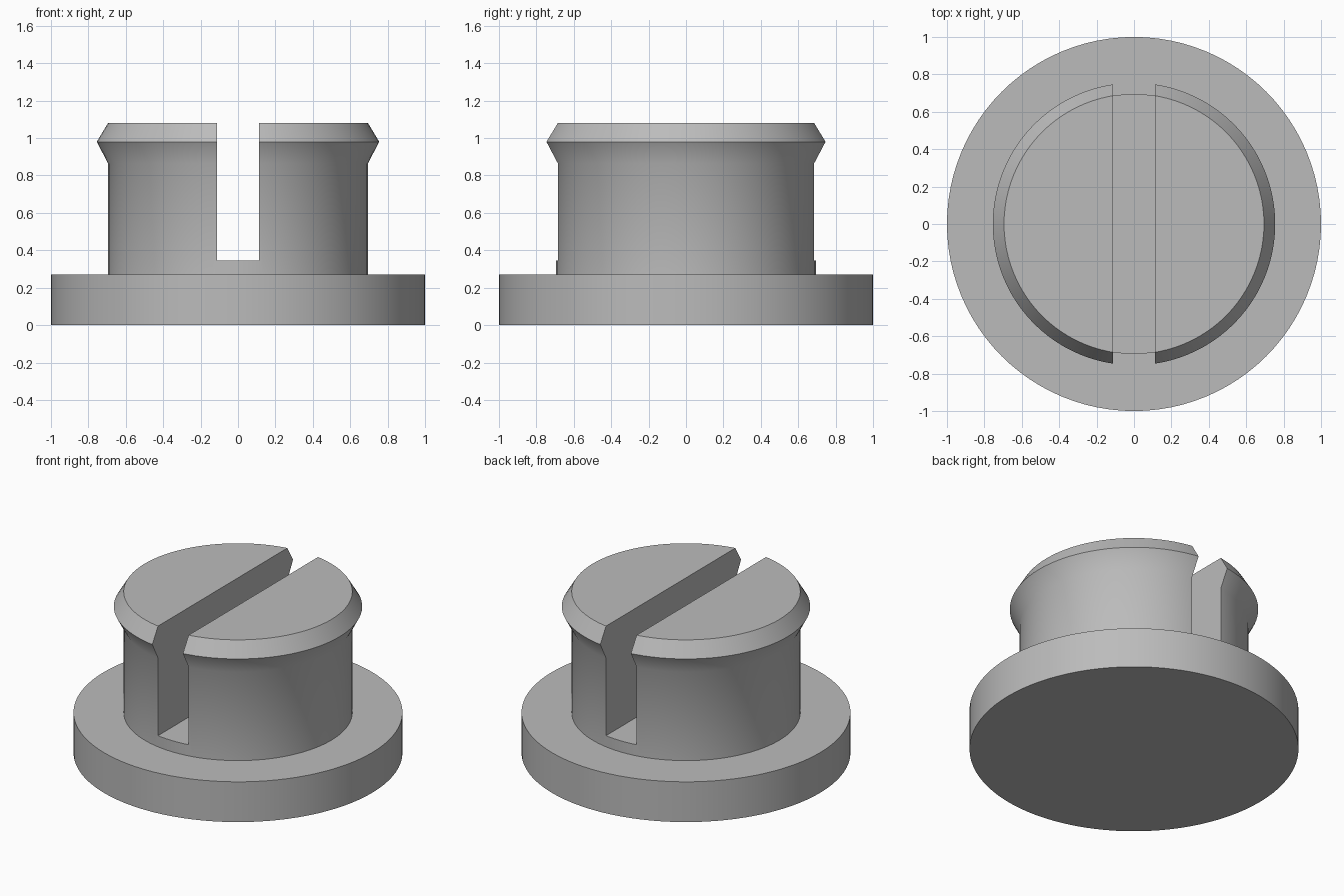
import bpy
import bmesh
from math import radians

cube = bpy.data.objects.get("Cube")
if cube:
    bpy.data.objects.remove(cube, do_unlink=True)

# Plain grey plastic
grey = bpy.data.materials.new("grey plastic")
grey.use_nodes = True
colour = (0.5, 0.5, 0.5, 1)
grey.diffuse_color = colour
grey.node_tree.nodes["Principled BSDF"].inputs["Base Color"].default_value = colour


def lathe(name, profile, sides=96):
    """Closed solid of revolution from (radius, height) points, bottom to top."""
    bm = bmesh.new()
    rings = []
    for radius, z in profile:
        ring = bmesh.ops.create_circle(bm, segments=sides, radius=radius)["verts"]
        for v in ring:
            v.co.z = z
        rings.append(ring)
    for low, high in zip(rings, rings[1:]):
        for i in range(sides):
            j = (i + 1) % sides
            bm.faces.new((low[i], low[j], high[j], high[i]))
    bm.faces.new(rings[0])
    bm.faces.new(rings[-1])
    bmesh.ops.recalc_face_normals(bm, faces=bm.faces)
    mesh = bpy.data.meshes.new(name)
    bm.to_mesh(mesh)
    bm.free()
    mesh.materials.append(grey)
    obj = bpy.data.objects.new(name, mesh)
    bpy.context.collection.objects.link(obj)
    return obj


# Flange, plug barrel and snap lip turned as one solid
plug = lathe("slotted_plug", [
    (1.0, 0), (1.0, 0.27),
    (0.695, 0.27), (0.695, 0.865),
    (0.755, 0.98), (0.695, 1.08),
])

# Slot running front to back
slot_floor, slot_top = 0.345, 1.4
bpy.ops.mesh.primitive_cube_add(size=1, location=(0, 0, (slot_floor + slot_top) / 2))
cutter = bpy.context.object
cutter.name = "slot_cutter"
cutter.scale = (0.227, 3, slot_top - slot_floor)
cutter.data.materials.append(grey)
cutter.hide_render = True

cut = plug.modifiers.new("slot", "BOOLEAN")
cut.operation = "DIFFERENCE"
cut.solver = "EXACT"
cut.object = cutter

bpy.ops.object.select_all(action="DESELECT")
plug.select_set(True)
bpy.context.view_layer.objects.active = plug
bpy.ops.object.modifier_apply(modifier=cut.name)
bpy.data.objects.remove(cutter, do_unlink=True)
bpy.ops.object.shade_smooth_by_angle(angle=radians(30))
